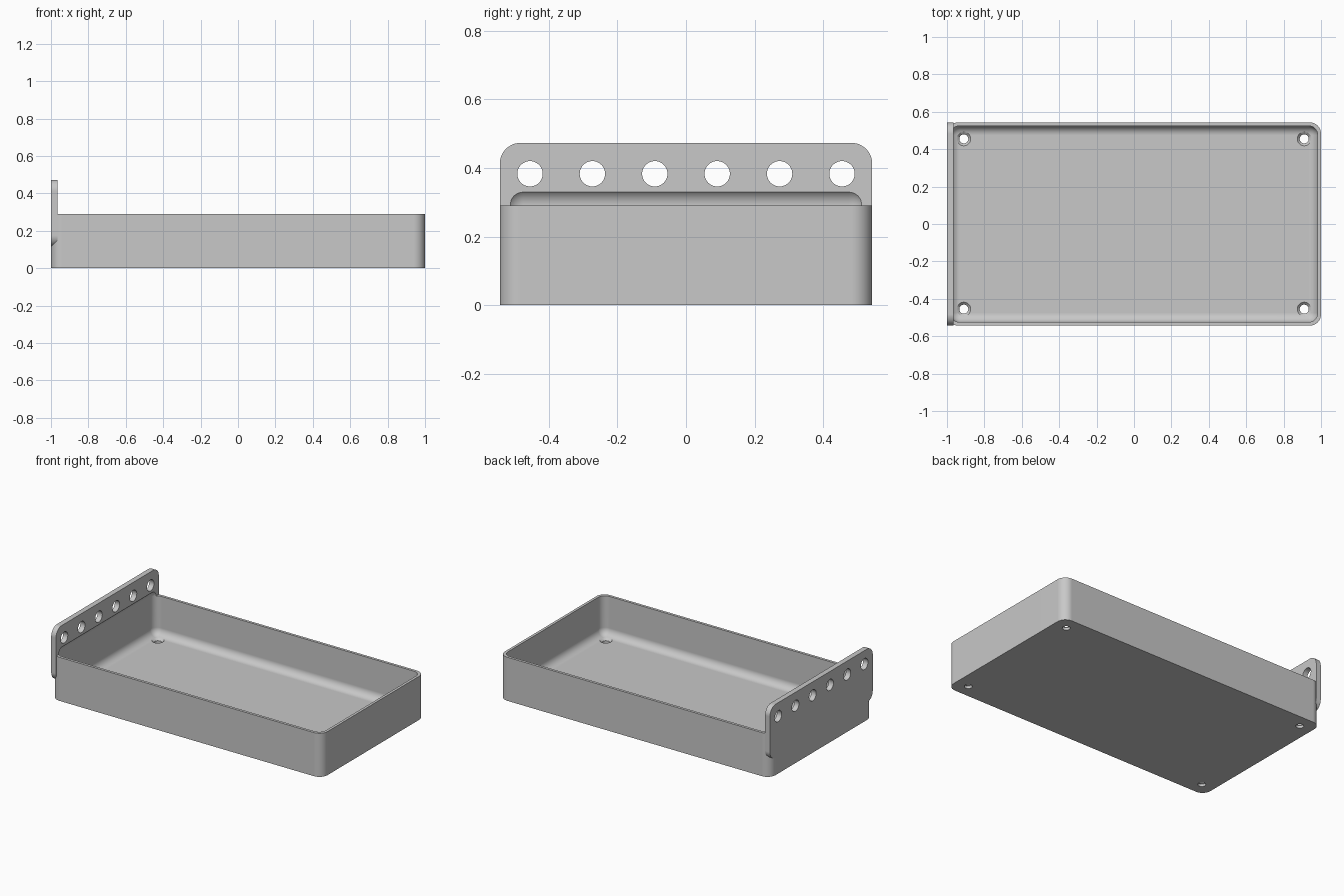
import bpy, bmesh, math
from mathutils import Matrix

HALF_X, HALF_Y, RIM = 1.0, 0.543, 0.291
PLATE_T, PLATE_Z0, PLATE_Z1 = 0.035, 0.115, 0.473
WALL, FLOOR, CORNER, FILLET = 0.018, 0.03, 0.06, 0.05

default = bpy.data.objects.get("Cube")
if default:
    bpy.data.objects.remove(default, do_unlink=True)

grey = bpy.data.materials.new("light_grey")
grey.use_nodes = True
grey.diffuse_color = (0.58, 0.58, 0.58, 1)
grey.node_tree.nodes["Principled BSDF"].inputs["Base Color"].default_value = (0.58, 0.58, 0.58, 1)


def finish(name, bm):
    bmesh.ops.recalc_face_normals(bm, faces=bm.faces)
    mesh = bpy.data.meshes.new(name)
    bm.to_mesh(mesh)
    bm.free()
    mesh.materials.append(grey)
    obj = bpy.data.objects.new(name, mesh)
    bpy.context.collection.objects.link(obj)
    return obj


def rounded_box(name, low, high, radius, axis=None, segments=10):
    """Box with rounded edges: all of them, or only those along one axis."""
    bm = bmesh.new()
    bmesh.ops.create_cube(bm, size=1)
    for v in bm.verts:
        v.co = [low[i] if v.co[i] < 0 else high[i] for i in range(3)]
    edges = [e for e in bm.edges if axis is None
             or abs(e.verts[0].co[axis] - e.verts[1].co[axis]) > 1e-6]
    bmesh.ops.bevel(bm, geom=edges, offset=radius, offset_type='OFFSET',
                    segments=segments, profile=0.5, affect='EDGES')
    return finish(name, bm)


def cylinder_cutter(name, places, r_low, r_high, depth, turn=Matrix()):
    bm = bmesh.new()
    for place in places:
        bmesh.ops.create_cone(bm, cap_ends=True, segments=40, radius1=r_low, radius2=r_high,
                              depth=depth, matrix=Matrix.Translation(place) @ turn)
    return finish(name, bm)


def combine(target, other, operation):
    """Apply a boolean, then remove the helper object."""
    mod = target.modifiers.new("combine", 'BOOLEAN')
    mod.operation, mod.solver, mod.object = operation, 'EXACT', other
    bpy.ops.object.select_all(action='DESELECT')
    bpy.context.view_layer.objects.active = target
    target.select_set(True)
    bpy.ops.object.modifier_apply(modifier=mod.name)
    bpy.data.objects.remove(other, do_unlink=True)


# Tray body and the upright hanging plate on its right end
tray = rounded_box("tray", (-HALF_X, -HALF_Y, 0), (HALF_X, HALF_Y, RIM), CORNER, axis=2)
plate = rounded_box("hanging_plate", (-HALF_X, -HALF_Y, PLATE_Z0),
                    (PLATE_T - HALF_X, HALF_Y, PLATE_Z1), CORNER, axis=0)
combine(tray, plate, 'UNION')

# Filleted cavity, which also bites a shallow recess into the plate
cavity = rounded_box("cavity", (WALL - HALF_X, WALL - HALF_Y, FLOOR),
                     (HALF_X - WALL, HALF_Y - WALL, RIM + FILLET + 0.001), FILLET)
combine(tray, cavity, 'DIFFERENCE')

# Row of round holes through the plate
row = [(-HALF_X, (i - 2.5) * 0.182, 0.383) for i in range(6)]
combine(tray, cylinder_cutter("plate_holes", row, 0.037, 0.037, 0.2,
                              Matrix.Rotation(math.pi / 2, 4, 'Y')), 'DIFFERENCE')

# Countersunk screw holes in the floor
corners = [(sx * 0.91, sy * 0.455) for sx in (-1, 1) for sy in (-1, 1)]
combine(tray, cylinder_cutter("screw_holes", [(x, y, 0) for x, y in corners],
                              0.024, 0.024, 0.12), 'DIFFERENCE')
combine(tray, cylinder_cutter("countersinks", [(x, y, FLOOR - 0.005) for x, y in corners],
                              0.022, 0.042, 0.02), 'DIFFERENCE')

# Smooth fillets with crisp edges and flat large faces
bpy.ops.object.select_all(action='DESELECT')
bpy.context.view_layer.objects.active = tray
tray.select_set(True)
bpy.ops.object.shade_smooth_by_angle(angle=math.radians(30))
weighted = tray.modifiers.new("flat_faces", 'WEIGHTED_NORMAL')
weighted.keep_sharp = True
